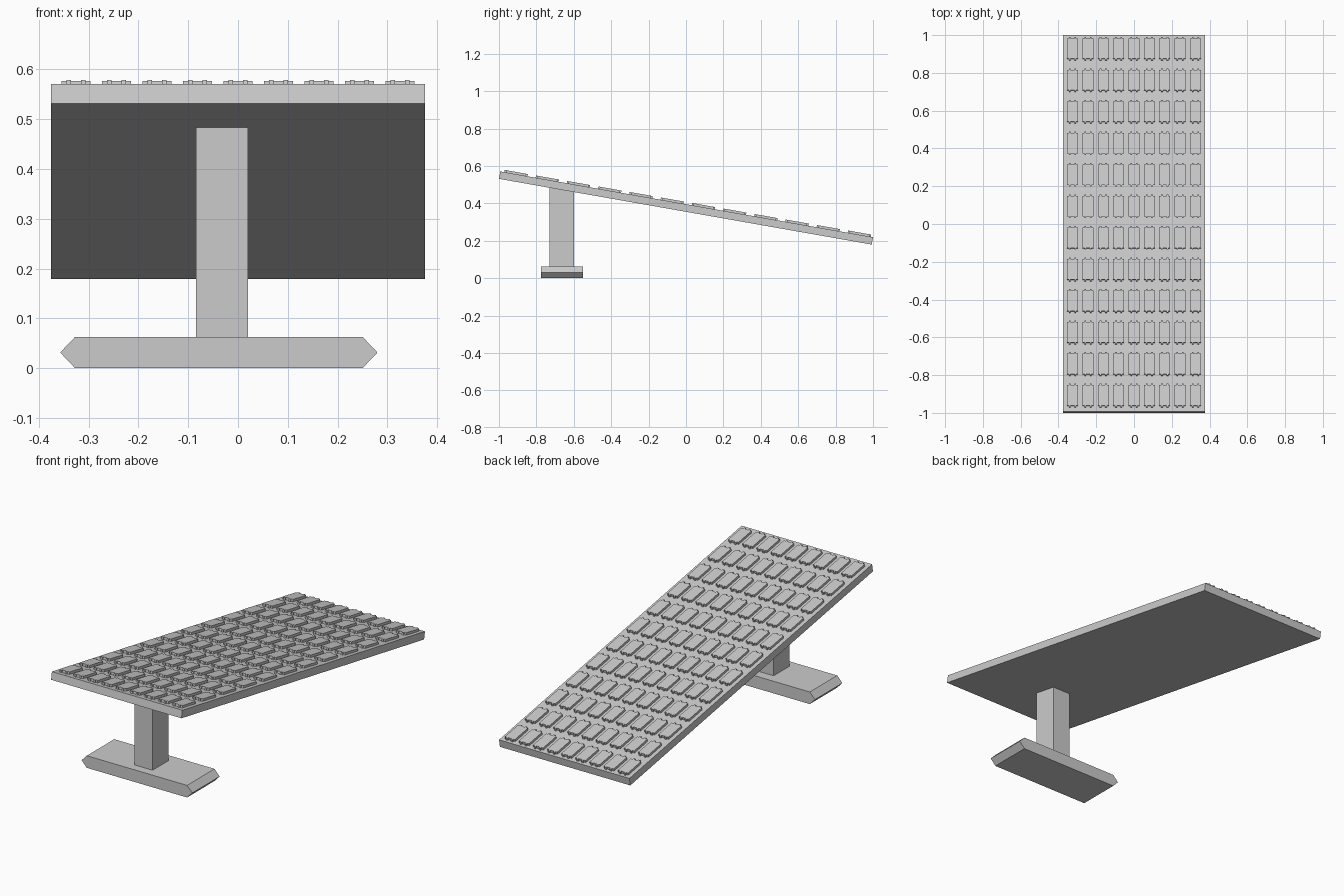
import bpy, bmesh, math
from mathutils import Matrix, Vector

cube = bpy.data.objects.get("Cube")
if cube:
    bpy.data.objects.remove(cube, do_unlink=True)

grey = bpy.data.materials.new("light_grey")
grey.use_nodes = True
colour = (0.6, 0.6, 0.6, 1)
grey.diffuse_color = colour
grey.node_tree.nodes["Principled BSDF"].inputs["Base Color"].default_value = colour

TILT = math.radians(-10)
THICK = 0.04
LENGTH = (2 - THICK * math.sin(-TILT)) / math.cos(TILT)
# Panel frame: origin at the bottom front edge, y runs down the slope
FRAME = Matrix.Translation((0, -1, 0.531)) @ Matrix.Rotation(TILT, 4, "X")


def add_prism(bm, outline, offset, matrix=Matrix()):
    """Extrude a closed outline of 3D points along the offset."""
    a = [bm.verts.new(matrix @ Vector(p)) for p in outline]
    b = [bm.verts.new(matrix @ (Vector(p) + Vector(offset))) for p in outline]
    bm.faces.new(a)
    bm.faces.new(b[::-1])
    for i in range(len(a)):
        j = (i + 1) % len(a)
        bm.faces.new((a[j], a[i], b[i], b[j]))


def finish(name, bm):
    bmesh.ops.recalc_face_normals(bm, faces=bm.faces[:])
    mesh = bpy.data.meshes.new(name)
    bm.to_mesh(mesh)
    bm.free()
    mesh.materials.append(grey)
    obj = bpy.data.objects.new(name, mesh)
    bpy.context.collection.objects.link(obj)


# Foot: long bar with pointed ends
bm = bmesh.new()
foot = [(-0.327, 0), (0.25, 0), (0.28, 0.0315), (0.25, 0.063),
        (-0.327, 0.063), (-0.357, 0.0315)]
add_prism(bm, [(x, -0.775, z) for x, z in foot], (0, 0.225, 0))
finish("foot", bm)

# Post: square column cut to the slope of the panel
bm = bmesh.new()
front, back = -0.73, -0.60
top = lambda y: 0.531 + math.tan(TILT) * (y + 1)
add_prism(bm, [(-0.084, front, 0.063), (-0.084, back, 0.063),
               (-0.084, back, top(back)), (-0.084, front, top(front))],
          (0.104, 0, 0))
finish("post", bm)

# Tilted panel
bm = bmesh.new()
w = 0.375
add_prism(bm, [(-w, 0, 0), (w, 0, 0), (w, LENGTH, 0), (-w, LENGTH, 0)],
          (0, 0, THICK), FRAME)
finish("panel", bm)

# Raised tiles with two small lobes on each short end
half, length, lobe = 0.029, 0.125, 0.008
end = [(-half, lobe), (-0.019, lobe), (-0.019, 0), (-0.010, 0), (-0.010, lobe),
       (0.010, lobe), (0.010, 0), (0.019, 0), (0.019, lobe), (half, lobe)]
tile = end + [(-x, length - y) for x, y in end]
bm = bmesh.new()
for row in range(12):
    for col in range(9):
        x0 = (col - 4) * 0.0813
        y0 = 0.0225 + row * 0.1695
        add_prism(bm, [(x0 + x, y0 + y, THICK) for x, y in tile],
                  (0, 0, 0.012), FRAME)
finish("tiles", bm)
